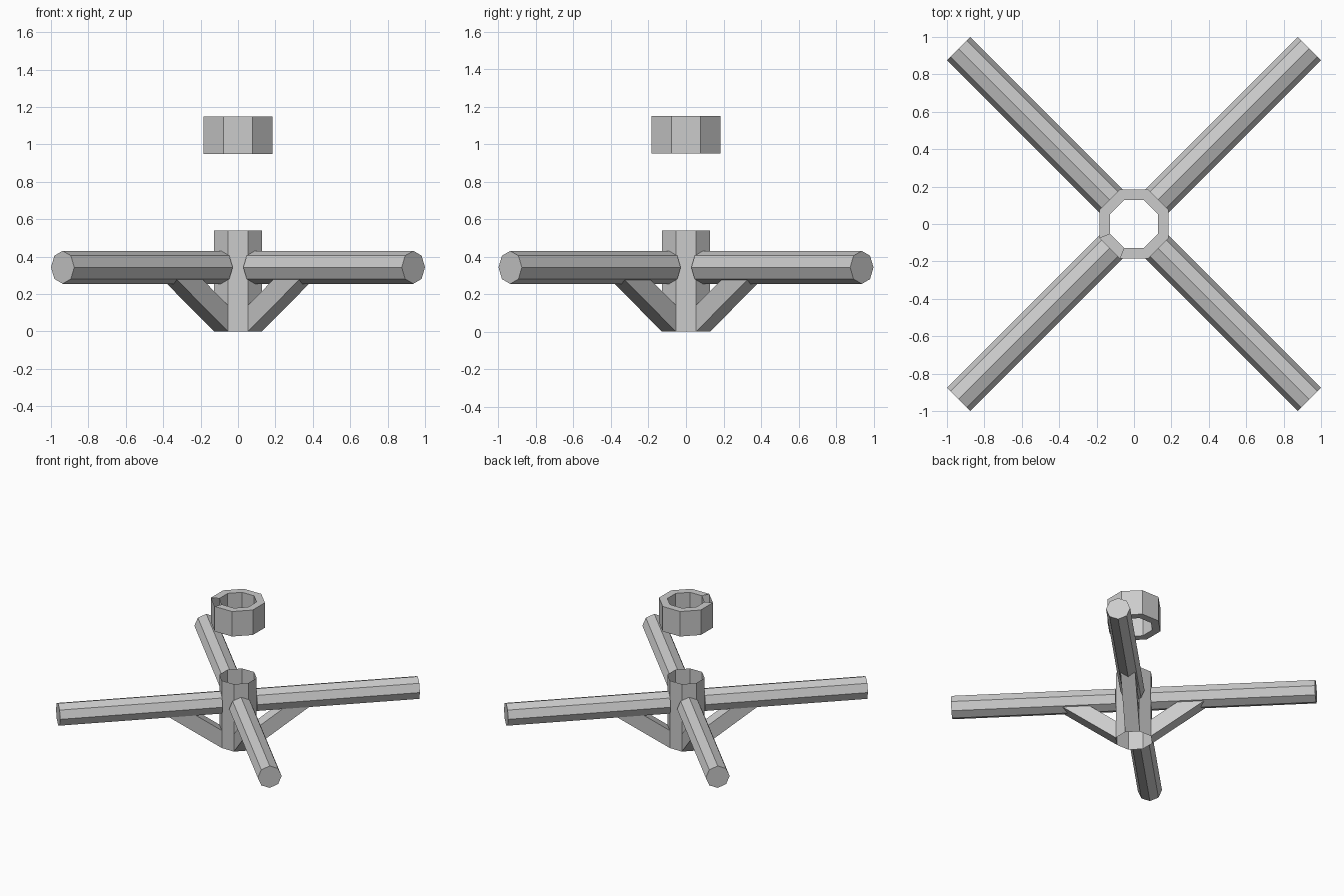
import bpy, bmesh, math
from mathutils import Matrix

cube = bpy.data.objects.get("Cube")
if cube:
    bpy.data.objects.remove(cube)

# One plain grey
grey = bpy.data.materials.new("light_grey")
grey.use_nodes = True
colour = (0.6, 0.6, 0.6, 1)
grey.diffuse_color = colour
grey.node_tree.nodes["Principled BSDF"].inputs["Base Color"].default_value = colour

SIDES = 8
HUB = 0.128                                  # hub centre to flat side
HALF = HUB * math.tan(math.pi / SIDES)       # half the width of a hub side
ARM_RADIUS, ARM_HEIGHT, ARM_END = 0.088, 0.343, 1.326


def finish(bm, name, turn=0):
    bm.transform(Matrix.Rotation(math.radians(turn), 4, "Z"))
    mesh = bpy.data.meshes.new(name)
    bm.to_mesh(mesh)
    bm.free()
    mesh.materials.append(grey)
    obj = bpy.data.objects.new(name, mesh)
    bpy.context.collection.objects.link(obj)


def octagon(bm, apothem, z):
    """Vertices of an octagon with flat sides on the axes."""
    r = apothem / math.cos(math.pi / SIDES)
    angles = [(i + 0.5) * math.tau / SIDES for i in range(SIDES)]
    return [bm.verts.new((r * math.cos(a), r * math.sin(a), z)) for a in angles]


def bridge(bm, a, b, skip=None):
    for i in range(len(a)):
        if i != skip:
            j = (i + 1) % len(a)
            bm.faces.new((a[i], a[j], b[j], b[i]))


# Open centre tube
bm = bmesh.new()
bridge(bm, octagon(bm, HUB, 0), octagon(bm, HUB, 0.54))
finish(bm, "hub_tube")

# Floating collar, with one top panel left open at the front left corner
bm = bmesh.new()
outer_low, outer_top = octagon(bm, 0.185, 0.95), octagon(bm, 0.185, 1.15)
inner_low, inner_top = octagon(bm, HUB, 0.95), octagon(bm, HUB, 1.15)
bridge(bm, outer_low, outer_top)
bridge(bm, outer_top, inner_top, skip=4)
bridge(bm, inner_top, inner_low)
bridge(bm, inner_low, outer_low)
finish(bm, "collar")

# Four diagonal arms, each with a brace below
for corner, turn in (("back_left", 45), ("back_right", 135),
                     ("front_right", 225), ("front_left", 315)):
    bm = bmesh.new()
    length = ARM_END - HUB
    place = (Matrix.Translation((HUB + length / 2, 0, ARM_HEIGHT))
             @ Matrix.Rotation(math.pi / 2, 4, "Y"))
    bmesh.ops.create_cone(bm, cap_ends=True, segments=SIDES, radius1=ARM_RADIUS,
                          radius2=ARM_RADIUS, depth=length, matrix=place)
    finish(bm, corner + "_arm", turn)

    bm = bmesh.new()
    profile = [(HUB, 0), (0.548, 0.3), (0.352, 0.3), (HUB, 0.14)]
    sides = [[bm.verts.new((d, y, z)) for d, z in profile] for y in (-HALF, HALF)]
    bridge(bm, *sides)
    for side in sides:
        bm.faces.new(side)
    bmesh.ops.recalc_face_normals(bm, faces=bm.faces)
    finish(bm, corner + "_brace", turn)
